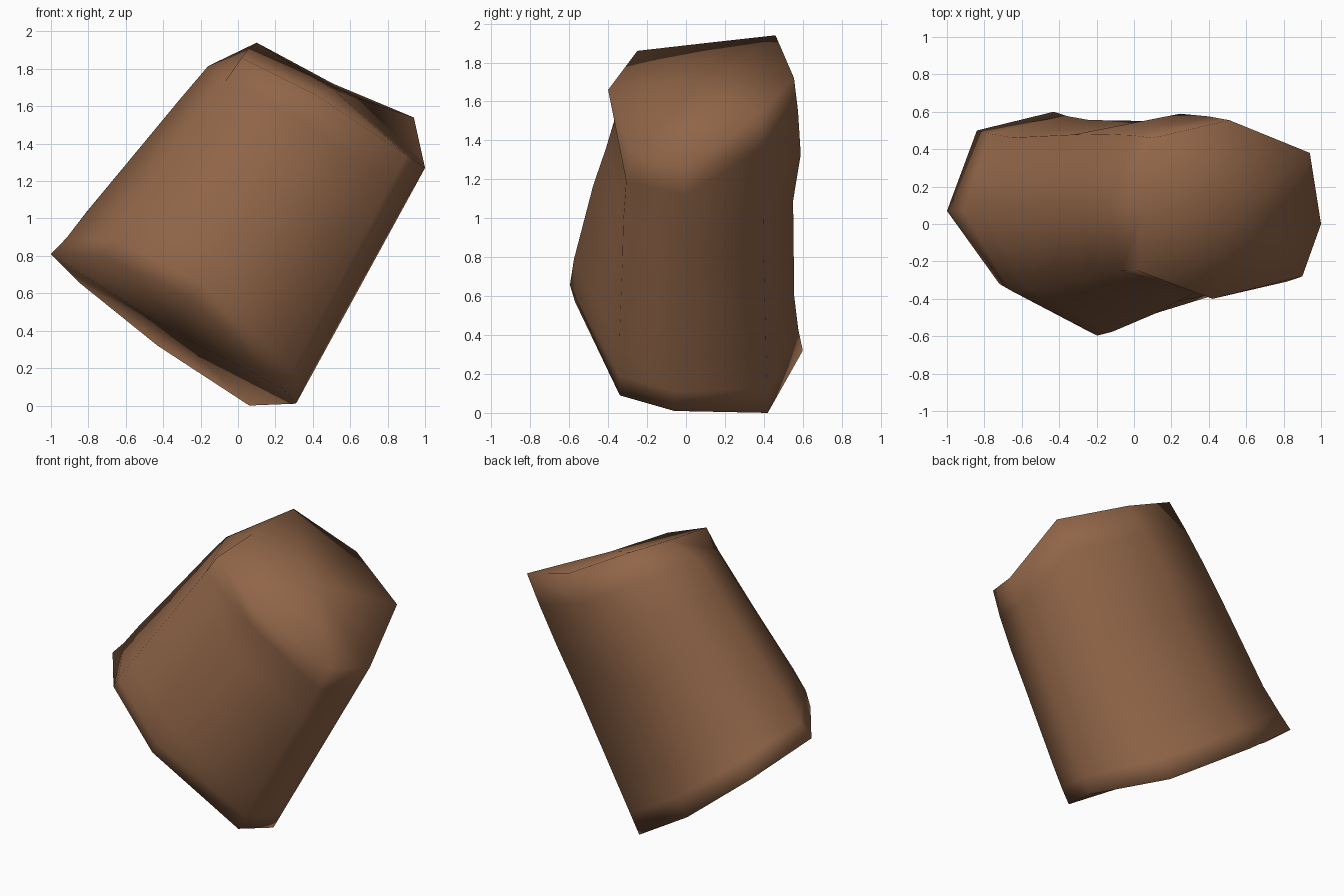
import bpy, bmesh
from mathutils import Vector

if "Cube" in bpy.data.objects:
    bpy.data.objects.remove(bpy.data.objects["Cube"])

# Eight corners of the lower end and the matching corners of the upper end
low = [(-.84, .50, .65), (-.43, .60, .32), (.06, .42, .0), (.31, -.06, .01),
       (.24, -.34, .09), (-.25, -.57, .57), (-.72, -.32, .80), (-1, .07, .81)]
high = [(.10, .46, 1.94), (.51, .555, 1.72), (.94, .38, 1.54), (1, 0, 1.27),
        (.90, -.28, 1.34), (.42, -.40, 1.66), (.02, -.25, 1.86), (.05, .10, 1.90)]

# Small swells (in y) of each side ridge along the length
swell = {
    .08: [-.015, -.02, 0, 0, -.01, -.04, -.04, 0],
    .20: [-.03, -.035, 0, 0, -.015, -.04, -.04, 0],
    .55: [0, -.025, 0, 0, -.02, 0, -.01, 0],
    .72: [.01, .022, .01, 0, -.025, .035, 0, 0],
    .88: [.01, .015, .01, 0, -.02, .06, .01, 0],
}
# Outward swell of the left ridge, which rolls over to the upper end
left = {.55: .06, .72: .08, .88: .095, .2: .02}
side = Vector((-.88, 0, .48))

bm = bmesh.new()


def ring(t):
    offs = swell.get(t, [0] * 8)
    pts = [Vector(a).lerp(Vector(b), t) + Vector((0, d, 0))
           for a, b, d in zip(low, high, offs)]
    pts[7] += side * left.get(t, 0)
    return [bm.verts.new(p) for p in pts]


# Sides: loft through the rings
rings = [ring(t) for t in [0] + list(swell) + [1]]
for r0, r1 in zip(rings, rings[1:]):
    for i in range(8):
        j = (i + 1) % 8
        bm.faces.new((r0[i], r0[j], r1[j], r1[i]))

# Ends: gently domed caps
axis = Vector((.48, 0, .88)).normalized()
for r, bulge in ((rings[0], -.02), (rings[-1], .04)):
    mid = sum((v.co for v in r), Vector()) / 8
    centre = bm.verts.new(mid + axis * bulge)
    for i in range(8):
        bm.faces.new((r[i], r[(i + 1) % 8], centre))

bmesh.ops.recalc_face_normals(bm, faces=bm.faces)
for f in bm.faces:
    f.smooth = True

mesh = bpy.data.meshes.new("rock")
bm.to_mesh(mesh)
bm.free()
rock = bpy.data.objects.new("rock", mesh)
bpy.context.collection.objects.link(rock)

# Brown stone
mat = bpy.data.materials.new("brown stone")
mat.diffuse_color = (.28, .13, .064, 1)
mat.use_nodes = True
mat.node_tree.nodes["Principled BSDF"].inputs["Base Color"].default_value = mat.diffuse_color
mesh.materials.append(mat)
